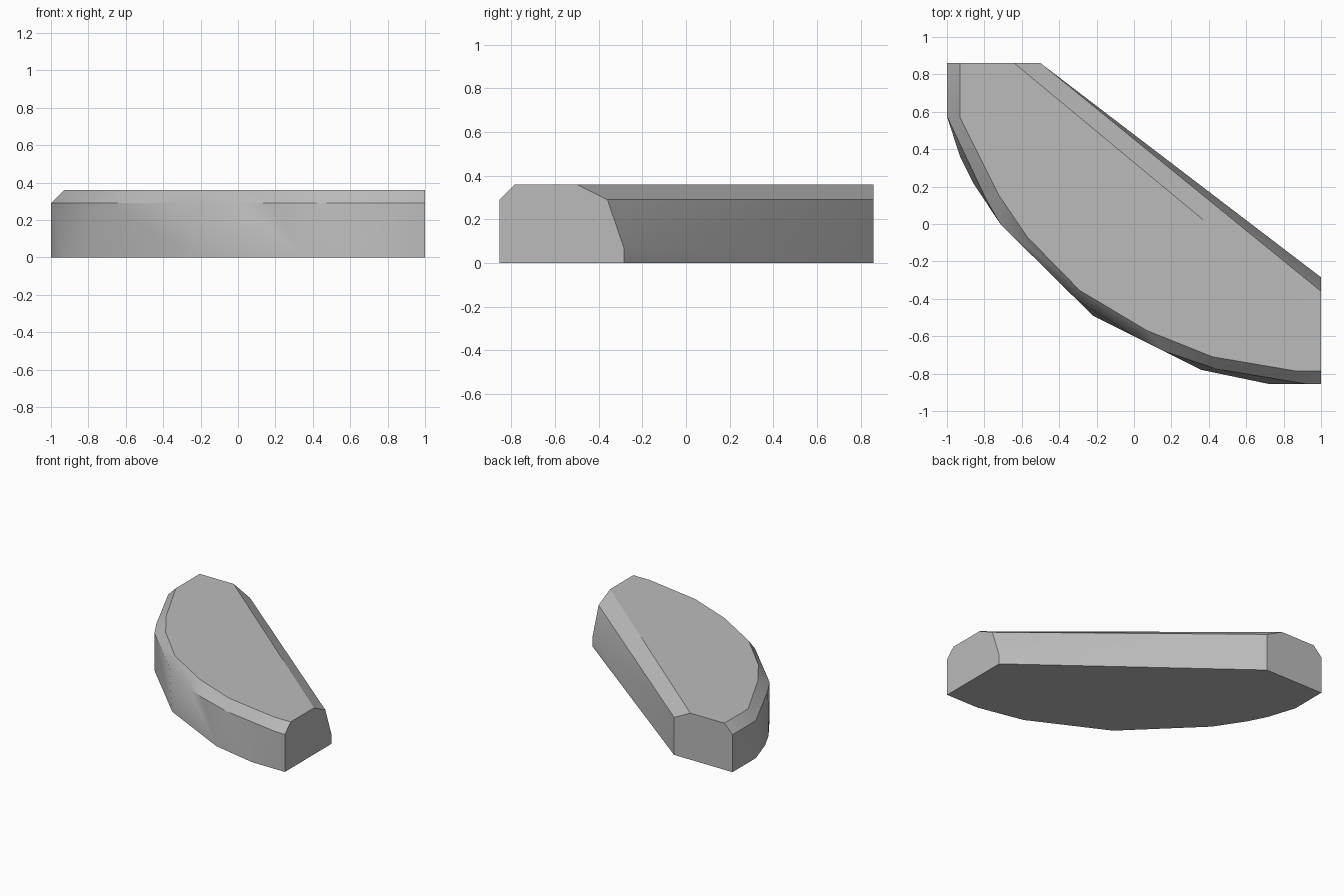
import bpy
import bmesh
import math

cube = bpy.data.objects.get("Cube")
if cube:
    bpy.data.objects.remove(cube, do_unlink=True)

stone = bpy.data.materials.new("stone grey")
stone.use_nodes = True
grey = (0.5, 0.5, 0.5, 1)
stone.diffuse_color = grey
stone.node_tree.nodes["Principled BSDF"].inputs["Base Color"].default_value = grey

HEIGHT, SHOULDER, FOOT = 0.36, 0.29, 0.07
LEFT, RIGHT, FRONT, BACK = -1, 1, -0.855, 0.86

# Curved front outline, from the right end round to the back, at each level
base = [(RIGHT, FRONT), (0.72, FRONT), (0.36, -0.78), (-0.22, -0.49), (-0.715, 0),
        (-0.86, 0.22), (-0.93, 0.36), (LEFT, 0.575), (LEFT, BACK)]
shoulder = [(RIGHT, FRONT), (0.92, FRONT), (0.44, -0.775), (0.16, -0.68), (0, -0.6),
            (-0.31, -0.4), (-0.62, -0.095), (-0.715, 0), (-0.79, 0.13),
            (LEFT, 0.575), (LEFT, BACK)]
top = [(RIGHT, -0.785), (0.86, -0.785), (0.42, -0.71), (0.07, -0.57), (-0.29, -0.355),
       (-0.57, -0.07), (-0.72, 0.15), (-0.93, 0.57), (-0.93, BACK)]

# Straight back side, with a slight lean and a bevelled upper edge
base += [(-0.5, BACK), (RIGHT, -0.285)]
shoulder += [(-0.5, BACK), (RIGHT, -0.36)]
top += [(-0.64, BACK), (RIGHT, -0.5)]

# Wrap the three convex outlines in one solid
bm = bmesh.new()
for outline, z in ((base, 0), (shoulder, SHOULDER), (top, HEIGHT)):
    for x, y in outline:
        bm.verts.new((x, y, z))
bm.verts.new((RIGHT, -0.285, FOOT))
hull = bmesh.ops.convex_hull(bm, input=bm.verts[:])
spare = [v for v in bm.verts if not v.link_faces]
bmesh.ops.delete(bm, geom=spare, context="VERTS")
bmesh.ops.dissolve_limit(bm, angle_limit=math.radians(0.5),
                         verts=bm.verts[:], edges=bm.edges[:])
bmesh.ops.recalc_face_normals(bm, faces=bm.faces[:])

mesh = bpy.data.meshes.new("curved_slab")
bm.to_mesh(mesh)
bm.free()
mesh.materials.append(stone)
slab = bpy.data.objects.new("curved_slab", mesh)
bpy.context.collection.objects.link(slab)

# Soften the curved wall while keeping the bevels crisp
bpy.ops.object.select_all(action="DESELECT")
slab.select_set(True)
bpy.context.view_layer.objects.active = slab
bpy.ops.object.shade_smooth_by_angle(angle=math.radians(30))
